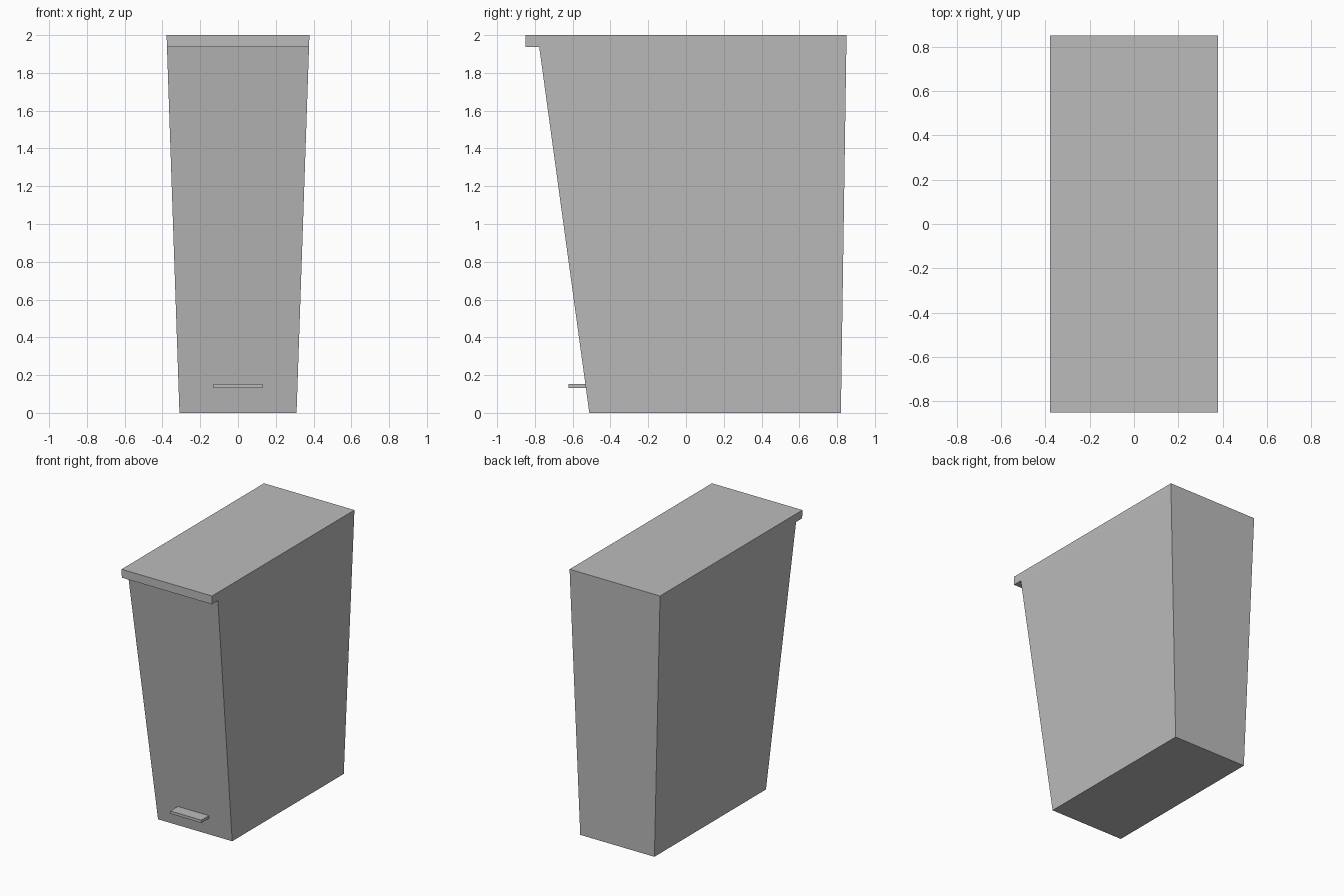
import bpy
import bmesh

if "Cube" in bpy.data.objects:
    bpy.data.objects.remove(bpy.data.objects["Cube"])

grey = bpy.data.materials.new("light grey plastic")
grey.diffuse_color = (0.5, 0.5, 0.5, 1)
grey.use_nodes = True
grey.node_tree.nodes["Principled BSDF"].inputs["Base Color"].default_value = grey.diffuse_color


def tapered_box(name, bottom, top):
    """Box between two rectangles, each given as (half_width, y_front, y_back, z)."""
    bm = bmesh.new()
    rings = []
    for w, y0, y1, z in (bottom, top):
        rings.append([bm.verts.new(p) for p in
                      ((-w, y0, z), (w, y0, z), (w, y1, z), (-w, y1, z))])
    low, high = rings
    bm.faces.new(low[::-1])
    bm.faces.new(high)
    for i in range(4):
        j = (i + 1) % 4
        bm.faces.new((low[i], low[j], high[j], high[i]))
    mesh = bpy.data.meshes.new(name)
    bm.to_mesh(mesh)
    bm.free()
    mesh.materials.append(grey)
    obj = bpy.data.objects.new(name, mesh)
    bpy.context.collection.objects.link(obj)
    return obj


# Bin body, narrowing towards the floor
tapered_box("bin_body", (0.31, -0.512, 0.82, 0), (0.376, -0.777, 0.849, 1.937))

# Lid, flush with the sides and back and overhanging the front
tapered_box("lid", (0.376, -0.85, 0.849, 1.937), (0.378, -0.85, 0.85, 2.0))

# Foot pedal, running slightly into the front wall
tapered_box("foot_pedal", (0.13, -0.622, -0.52, 0.132), (0.13, -0.622, -0.52, 0.153))
